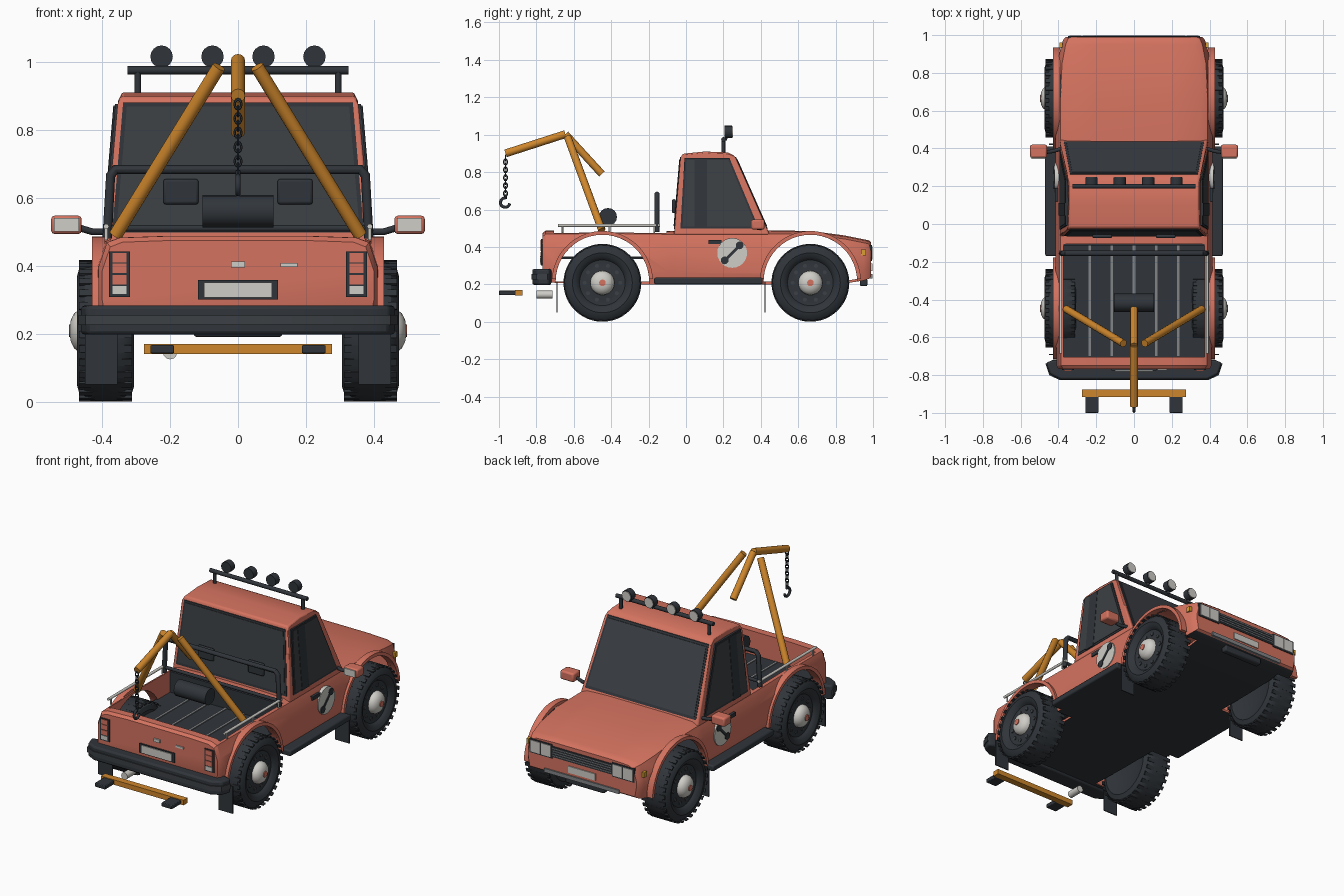
import bpy, bmesh, math
from mathutils import Vector

old = bpy.data.objects.get("Cube")
if old:
    bpy.data.objects.remove(old, do_unlink=True)


def material(name, rgb):
    m = bpy.data.materials.new(name)
    m.use_nodes = True
    m.diffuse_color = (*rgb, 1)
    m.node_tree.nodes["Principled BSDF"].inputs["Base Color"].default_value = (*rgb, 1)
    return m


CORAL = material("coral paint", (0.66, 0.17, 0.115))
TRIM = material("dark trim", (0.03, 0.036, 0.043))
GLASS = material("dark glass", (0.045, 0.051, 0.058))
ORANGE = material("orange steel", (0.62, 0.24, 0.025))
LIGHT = material("light grey", (0.62, 0.61, 0.57))
STEEL = material("mid grey", (0.22, 0.23, 0.24))
AMBER = material("amber lens", (0.7, 0.35, 0.03))
made = []


def finish(name, bm, mat, bevel=0):
    bmesh.ops.recalc_face_normals(bm, faces=bm.faces)
    me = bpy.data.meshes.new(name)
    bm.to_mesh(me)
    bm.free()
    ob = bpy.data.objects.new(name, me)
    bpy.context.collection.objects.link(ob)
    me.materials.append(mat)
    if bevel:
        b = ob.modifiers.new("bevel", "BEVEL")
        b.width, b.segments = bevel, 2
    made.append(ob)
    return ob


def loft(name, rings, mat, bevel=0):
    bm = bmesh.new()
    vs = [[bm.verts.new(p) for p in ring] for ring in rings]
    n = len(vs[0])
    for a, b in zip(vs, vs[1:]):
        for i in range(n):
            bm.faces.new((a[i], a[(i + 1) % n], b[(i + 1) % n], b[i]))
    bm.faces.new(vs[0])
    bm.faces.new(vs[-1])
    return finish(name, bm, mat, bevel)


def prism(name, pts, lo, hi, axis, mat, bevel=0):
    place = {"x": lambda p, d: (d, p[0], p[1]),
             "z": lambda p, d: (p[0], p[1], d)}[axis]
    return loft(name, [[place(p, d) for p in pts] for d in (lo, hi)], mat, bevel)


def box(name, x, y, z, mat, bevel=0):
    pts = [(x[0], y[0]), (x[1], y[0]), (x[1], y[1]), (x[0], y[1])]
    return prism(name, pts, z[0], z[1], "z", mat, bevel)


def tube(name, pts, r, mat, res=4):
    cu = bpy.data.curves.new(name, "CURVE")
    cu.dimensions = "3D"
    cu.bevel_depth, cu.bevel_resolution, cu.use_fill_caps = r, res, True
    sp = cu.splines.new("POLY")
    sp.points.add(len(pts) - 1)
    for p, co in zip(sp.points, pts):
        p.co = (*co, 1)
    ob = bpy.data.objects.new(name, cu)
    bpy.context.collection.objects.link(ob)
    cu.materials.append(mat)
    made.append(ob)
    return ob


def arc(cy, cz, r, a0, a1, n):
    angles = [math.radians(a0 + (a1 - a0) * i / n) for i in range(n + 1)]
    return [(cy + r * math.cos(a), cz + r * math.sin(a)) for a in angles]


def spin_x(name, profile, s, y, z, mat, n=48):
    # revolve (x, radius) points round a wheel axle
    rings = [[(s * x, y + r * math.cos(i * math.tau / n), z + r * math.sin(i * math.tau / n))
              for i in range(n)] for x, r in profile]
    return loft(name, rings, mat)


def cut(ob, cutter):
    m = ob.modifiers.new("cut", "BOOLEAN")
    m.operation, m.solver, m.object = "DIFFERENCE", "EXACT", cutter
    bpy.context.view_layer.objects.active = ob
    bpy.ops.object.modifier_apply(modifier=m.name)
    made.remove(cutter)
    bpy.data.objects.remove(cutter, do_unlink=True)


# Lower body: lofted shell, hollowed, with open bed and wheel arches
def section(y, w, zb, zt):
    half = [(0.5 * w, zt - 0.001), (0.85 * w, zt - 0.006), (0.94 * w, zt - 0.02),
            (w, zt - 0.09), (w, zb + 0.06), (0.97 * w, zb)]
    return [(x, y, z) for x, z in half] + [(-x, y, z) for x, z in reversed(half)]


stations = [(-0.768, 0.4, 0.24, 0.475), (-0.75, 0.41, 0.21, 0.488), (-0.45, 0.415, 0.2, 0.492),
            (-0.08, 0.415, 0.2, 0.487), (0.42, 0.415, 0.2, 0.49), (0.67, 0.415, 0.2, 0.486),
            (0.85, 0.405, 0.205, 0.462), (0.95, 0.385, 0.22, 0.442), (0.978, 0.373, 0.23, 0.436),
            (0.99, 0.362, 0.24, 0.425)]
body = loft("body_shell", [section(*s) for s in stations], CORAL)
cut(body, loft("engine_bay_cutter", [section(y, w - 0.018, zb + 0.014, zt - 0.014)
                                     for y, w, zb, zt in stations[3:-1]], CORAL))
cut(body, box("bed_cutter", (-0.374, 0.374), (-0.705, -0.105), (0.215, 1), CORAL))
AXLES = {"rear": -0.447, "front": 0.665}
AXLE_Z = 0.208
for cy in AXLES.values():
    for s in (1, -1):
        cut(body, prism("arch_cutter", arc(cy, 0.215, 0.25, 0, 352.5, 47), s * 0.3, s * 0.6, "x", CORAL))
body.data.materials.append(TRIM)
for f in body.data.polygons:
    if f.center.z < 0.23 and abs(f.normal.z) > 0.8:
        f.material_index = 1

# Load bed
box("bed_floor", (-0.385, 0.385), (-0.706, -0.104), (0.335, 0.345), TRIM)
for i in range(-2, 3):
    box("bed_strip", (i * 0.117 - 0.007, i * 0.117 + 0.007), (-0.7, -0.11), (0.344, 0.35), STEEL)
box("bed_front_liner", (-0.374, 0.374), (-0.115, -0.104), (0.345, 0.47), TRIM)


# Cab: side profile whose width narrows toward the roof
def cab_block(name, profile, dx, mat, bevel=0):
    def w(z):
        return 0.393 - 0.085 * (z - 0.47) - (0.012 if z > 0.885 else 0) + dx
    return loft(name, [[(s * w(z), y, z) for y, z in profile] for s in (-1, 1)], mat, bevel)


def slanted(z0, z1, grow):
    def back(z): return -0.064 + 0.085 * (z - 0.47) - grow
    def front(z): return 0.446 - 0.442 * (z - 0.47) + grow
    return [(back(z0), z0), (back(z1), z1), (front(z1), z1), (front(z0), z0)]


cab_block("cab", slanted(0.465, 0.875, 0)[:2] + [(-0.018, 0.898), (0.1, 0.91), (0.225, 0.905), (0.255, 0.889)]
          + slanted(0.465, 0.875, 0)[2:], 0, CORAL, 0.008)
cab_block("windscreen_frame", slanted(0.497, 0.88, 0.003), -0.02, TRIM)
cab_block("windscreen_glass", slanted(0.512, 0.868, 0.006), -0.032, GLASS)
cab_block("side_window_frame", [(-0.03, 0.498), (-0.008, 0.876), (0.232, 0.876), (0.39, 0.498)], 0.003, TRIM)
cab_block("side_window_glass", [(-0.018, 0.51), (0.002, 0.866), (0.226, 0.866), (0.374, 0.51)], 0.006, GLASS)
cab_block("window_pillar", [(0.045, 0.5), (0.045, 0.872), (0.112, 0.872), (0.112, 0.5)], 0.008, TRIM)

# Roof light bar with four lamps
tube("light_bar", [(-0.325, 0.2, 0.975), (0.325, 0.2, 0.975)], 0.012, TRIM)
for x in (-0.295, 0.295):
    tube("light_bar_post", [(x, 0.2, 0.89), (x, 0.2, 0.972)], 0.01, TRIM)
for x in (-0.225, -0.075, 0.075, 0.225):
    tube("roof_lamp", [(x, 0.207, 1.015), (x, 0.246, 1.015)], 0.033, TRIM, 6)
    tube("roof_lamp_lens", [(x, 0.24, 1.015), (x, 0.25, 1.015)], 0.029, LIGHT, 6)
    tube("roof_lamp_stem", [(x, 0.21, 0.97), (x, 0.22, 1.0)], 0.008, TRIM)

# Wheels, flares and mud flaps
tyre = [(0.33, 0.05), (0.32, 0.12), (0.306, 0.165), (0.315, 0.19), (0.335, 0.205), (0.36, 0.208),
        (0.42, 0.208), (0.45, 0.203), (0.466, 0.188), (0.474, 0.16), (0.466, 0.138), (0.455, 0.128),
        (0.448, 0.122), (0.444, 0.09), (0.452, 0.06)]
hub = [(0.44, 0.066), (0.465, 0.064), (0.482, 0.052), (0.492, 0.032), (0.495, 0.012)]
for end, cy in AXLES.items():
    for s in (1, -1):
        spin_x(end + "_tyre", tyre, s, cy, AXLE_Z, TRIM)
        spin_x(end + "_hubcap", hub, s, cy, AXLE_Z, LIGHT, 32)
        tube(end + "_hub_badge", [(s * 0.48, cy, AXLE_Z), (s * 0.498, cy, AXLE_Z)], 0.018, CORAL)
        for k in range(10):
            a = k * math.tau / 10
            c = (cy + 0.095 * math.cos(a), AXLE_Z + 0.095 * math.sin(a))
            tube(end + "_rim_stud", [(s * 0.44, *c), (s * 0.45, *c)], 0.011, GLASS, 2)
        for k in range(30):
            a = k * 12
            lug = arc(cy, AXLE_Z, 0.2, a, a + 6, 1) + arc(cy, AXLE_Z, 0.208, a + 6, a, 1)
            prism(end + "_tread_lug", lug, s * 0.312, s * 0.468, "x", TRIM)
        ring = arc(cy, 0.215, 0.25, 3, 177, 30) + arc(cy, 0.215, 0.27, 177, 3, 30)
        prism(end + "_arch_flare", ring, s * 0.392, s * 0.43, "x", CORAL)
        fx = sorted((s * 0.355, s * 0.45))
        box(end + "_mud_flap", fx, (cy - 0.246, cy - 0.24), (0.05, 0.215), TRIM)

# Side fittings, mirrored left and right
for s in (1, -1):
    def span(a, b): return sorted((s * a, s * b))
    box("running_board", span(0.39, 0.47), (-0.17, 0.41), (0.2, 0.236), TRIM, 0.008)
    tube("bed_rail", [(s * 0.388, -0.685, 0.515), (s * 0.388, -0.14, 0.515)], 0.008, LIGHT)
    for y in (-0.66, -0.41, -0.17):
        tube("bed_rail_post", [(s * 0.388, y, 0.475), (s * 0.388, y, 0.515)], 0.005, LIGHT)
    box("door_handle", span(0.39, 0.417), (0.12, 0.19), (0.415, 0.437), TRIM)
    tube("side_disc", [(s * 0.39, 0.247, 0.368), (s * 0.42, 0.247, 0.368)], 0.08, LIGHT, 10)
    bar = [(0.208, 0.34), (0.219, 0.329), (0.286, 0.396), (0.275, 0.407)]
    prism("disc_bar", bar, s * 0.41, s * 0.424, "x", TRIM)
    for y, z in ((0.207, 0.328), (0.287, 0.408)):
        tube("disc_bar_end", [(s * 0.41, y, z), (s * 0.425, y, z)], 0.021, TRIM)
    box("side_indicator", span(0.378, 0.394), (0.935, 0.962), (0.355, 0.385), AMBER)
    # Door mirrors
    tube("mirror_arm", [(s * 0.38, 0.4, 0.5), (s * 0.43, 0.385, 0.5), (s * 0.47, 0.38, 0.512)], 0.01, TRIM)
    box("mirror_shell", span(0.46, 0.55), (0.35, 0.42), (0.493, 0.547), CORAL, 0.01)
    box("mirror_glass", span(0.468, 0.542), (0.345, 0.352), (0.5, 0.54), LIGHT)
    # Lamps
    box("headlight_frame", span(0.2, 0.35), (0.98, 0.994), (0.325, 0.41), TRIM)
    for a in (0.208, 0.277):
        box("headlight", span(a, a + 0.064), (0.985, 0.998), (0.333, 0.402), LIGHT)
    box("tail_light_frame", span(0.318, 0.38), (-0.774, -0.76), (0.308, 0.442), TRIM)
    for z in (0.345, 0.378, 0.409):
        box("tail_light_lens", span(0.328, 0.37), (-0.778, -0.77), (z, z + 0.028), CORAL)
    box("reverse_light", span(0.328, 0.37), (-0.778, -0.77), (0.316, 0.34), LIGHT)

# Nose
box("grille", (-0.2, 0.2), (0.98, 0.994), (0.335, 0.4), TRIM)
for i in range(4):
    box("grille_slat", (-0.195, 0.195), (0.99, 0.997), (0.345 + i * 0.014, 0.35 + i * 0.014), STEEL)
box("front_plate", (-0.09, 0.09), (0.985, 0.996), (0.27, 0.31), LIGHT)
box("front_bumper_strip", (-0.25, 0.25), (0.965, 0.998), (0.232, 0.255), STEEL)
box("front_skid", (-0.13, 0.13), (0.93, 0.97), (0.19, 0.23), TRIM, 0.008)

# Tail
outline = [(0.43, -0.72), (0.465, -0.735), (0.445, -0.795), (0.39, -0.822)]
outline += [(-x, y) for x, y in reversed(outline)]
prism("rear_bumper", outline, 0.197, 0.282, "z", TRIM, 0.01)
prism("rear_bumper_band", [(x * 1.008, y * 1.006) for x, y in outline], 0.225, 0.255, "z", GLASS)
box("rear_plate_frame", (-0.118, 0.118), (-0.775, -0.76), (0.3, 0.357), TRIM)
box("rear_plate", (-0.1, 0.1), (-0.78, -0.77), (0.306, 0.351), LIGHT)
box("tailgate_handle", (-0.02, 0.02), (-0.778, -0.76), (0.394, 0.412), LIGHT)
box("tailgate_strip", (0.125, 0.175), (-0.774, -0.76), (0.396, 0.408), LIGHT)
tube("exhaust", [(-0.2, -0.8, 0.145), (-0.2, -0.715, 0.145)], 0.021, LIGHT)

# Tow bar
box("tow_bar", (-0.276, 0.276), (-0.915, -0.875), (0.14, 0.17), ORANGE)
for s in (1, -1):
    box("tow_foot", sorted((s * 0.188, s * 0.258)), (-1.0, -0.91), (0.142, 0.166), TRIM, 0.004)

# Roll bar, winch and crane
hoop = [(-0.385, 0.48), (-0.375, 0.665), (-0.36, 0.683), (0.36, 0.683), (0.375, 0.665), (0.385, 0.48)]
tube("roll_bar", [(x, -0.155, z) for x, z in hoop], 0.014, TRIM)
tube("roll_bar_cross", [(-0.38, -0.155, 0.51), (0.38, -0.155, 0.51)], 0.01, TRIM)
for x in (-0.168, 0.168):
    box("headrest", (x - 0.052, x + 0.052), (-0.075, -0.055), (0.58, 0.655), TRIM, 0.008)
tube("winch_drum", [(-0.105, -0.417, 0.56), (0.105, -0.417, 0.56)], 0.048, TRIM, 6)
for s in (1, -1):
    tube("crane_leg", [(s * 0.36, -0.45, 0.49), (s * 0.056, -0.632, 0.985)], 0.02, ORANGE)
tube("crane_boom", [(0, -0.965, 0.9), (0, -0.645, 1.003)], 0.021, ORANGE)
tube("crane_strut", [(0, -0.645, 1.003), (0, -0.45, 0.79)], 0.02, ORANGE)
for i in range(10):
    bpy.ops.mesh.primitive_torus_add(location=(0, -0.965, 0.875 - i * 0.021), major_radius=0.01,
                                     minor_radius=0.0035, major_segments=12, minor_segments=6,
                                     rotation=(math.pi / 2, 0, (i % 2) * math.pi / 2))
    link = bpy.context.object
    link.name = "chain_link"
    link.scale = (1, 1.4, 1)
    link.data.materials.append(TRIM)
    made.append(link)
hook = [(0, y, z) for y, z in [(-0.965, 0.68)] + arc(-0.967, 0.637, 0.025, 80, 350, 14)]
tube("tow_hook", hook, 0.008, TRIM)

# Curves to meshes, then smooth shading with sharp edges
bpy.ops.object.select_all(action="DESELECT")
for ob in made:
    ob.select_set(ob.type == "CURVE")
    if ob.type == "CURVE":
        bpy.context.view_layer.objects.active = ob
bpy.ops.object.convert(target="MESH")
for ob in made:
    ob.select_set(True)
bpy.ops.object.shade_smooth_by_angle(angle=math.radians(32))
